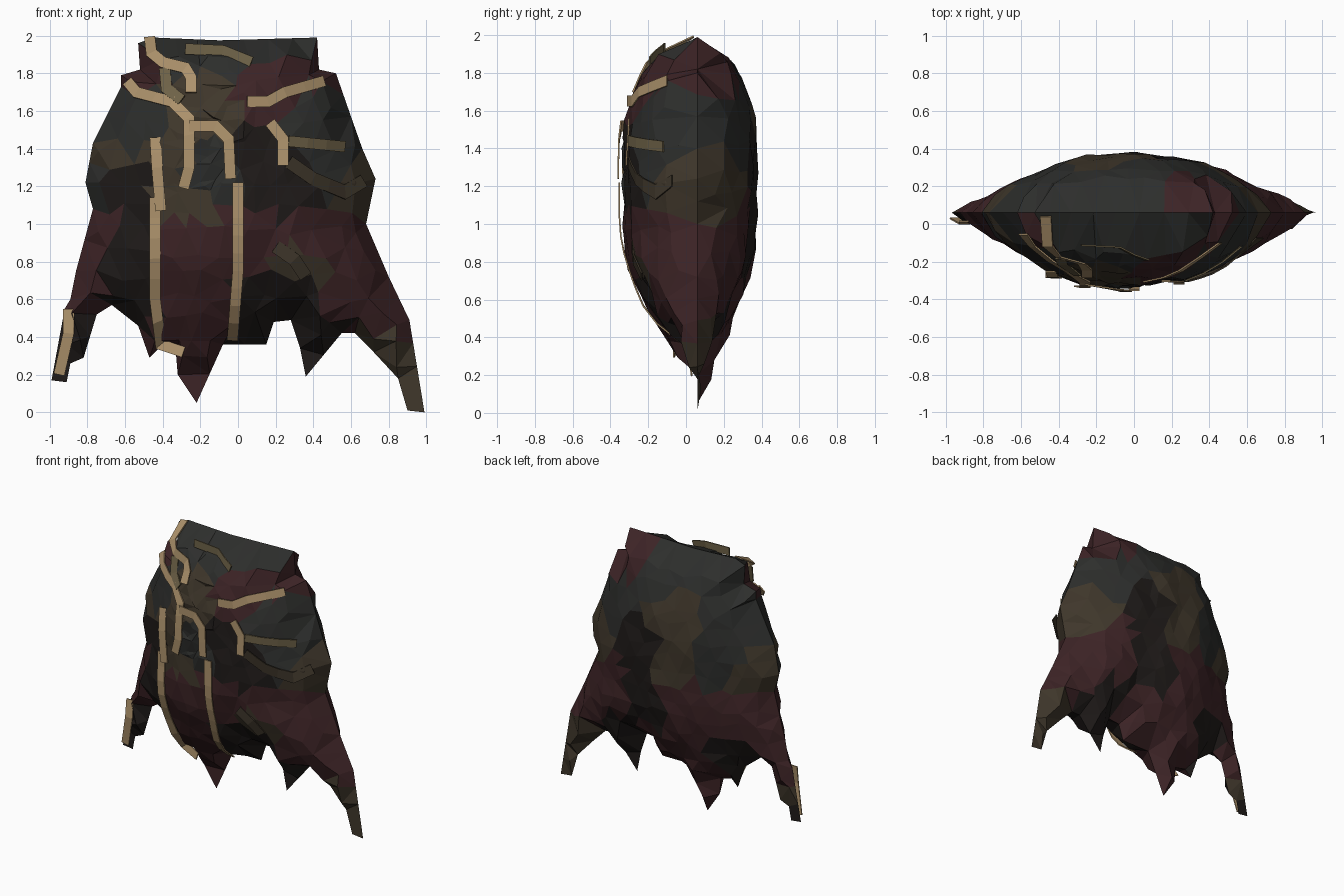
import bpy, bmesh, math, random
from mathutils import Vector as V
from mathutils.geometry import delaunay_2d_cdt, intersect_point_line

if "Cube" in bpy.data.objects:
    bpy.data.objects.remove(bpy.data.objects["Cube"])

random.seed(4)
SEAM = 0.06

# Ragged silhouette in x, z (clockwise from the collar)
OUTLINE = [V(p) for p in [
    (-.53, 1.96), (-.45, 1.99), (-.1, 1.975), (.42, 1.99), (.43, 1.82), (.52, 1.8), (.6, 1.57),
    (.66, 1.4), (.73, 1.24), (.68, 1), (.8, .72), (.91, .49), (.99, 0), (.9, .01), (.85, .18),
    (.72, .32), (.62, .42), (.55, .42), (.36, .19), (.33, .34), (.28, .49), (.19, .48), (.15, .36),
    (-.08, .36), (-.22, .05), (-.32, .2), (-.33, .32), (-.42, .34), (-.47, .29), (-.53, .46),
    (-.67, .57), (-.75, .52), (-.82, .29), (-.89, .26), (-.91, .16), (-.99, .17), (-.92, .55),
    (-.89, .6), (-.86, .75), (-.77, 1.08), (-.81, 1.22), (-.77, 1.43), (-.62, 1.73),
    (-.62, 1.79), (-.52, 1.82)]]
EDGES = list(zip(OUTLINE, OUTLINE[1:] + OUTLINE[:1]))


def material(name, rgb):
    m = bpy.data.materials.new(name)
    m.diffuse_color = (*rgb, 1)
    m.use_nodes = True
    m.node_tree.nodes["Principled BSDF"].inputs["Base Color"].default_value = m.diffuse_color
    return m


MATS = {
    'M': material('maroon', (.046, .017, .019)),
    'G': material('charcoal', (.026, .027, .025)),
    'B': material('black', (.014, .011, .01)),
    'O': material('olive', (.05, .038, .024)),
    'T': material('tan', (.42, .29, .15)),
    'Z': material('bronze', (.16, .125, .065))}
KEYS = list(MATS)


def edge_distance(p):
    best = 9
    for a, b in EDGES:
        q, t = intersect_point_line(p, a, b)
        q = a.lerp(b, min(1, max(0, t)))
        best = min(best, (p - q.to_2d()).length)
    return best


def inside(p):
    hit = False
    for a, b in EDGES:
        if (a.y > p.y) != (b.y > p.y) and p.x < a.x + (b.x - a.x) * (p.y - a.y) / (b.y - a.y):
            hit = not hit
    return hit


def bulge(p):
    """0 at the outline, 1 in the middle, pressed in along hanging folds."""
    if not inside(p):
        return 0
    f = math.sqrt(1 - (1 - min(edge_distance(p) / .6, 1)) ** 2)
    # thin out toward the sleeve ends and the hem tips
    f *= math.sqrt(max(.03, 1 - (p.x / .98) ** 2))
    f *= math.sqrt(max(.03, 1 - max(0, 1 - p.y) ** 2))
    for fx in (-.54, .16):
        f -= .1 * f * math.exp(-((p.x - fx) / .08) ** 2) * (1 if p.y < 1.2 else .5)
    return f


# Colour patches: nearest seed (x, z, colour) paints the facet
FRONT = [(-.7, 1, 'M'), (-.82, .7, 'M'), (-.85, .35, 'B'), (-.62, .7, 'B'), (-.55, .95, 'B'),
         (-.3, .9, 'M'), (-.2, .55, 'M'), (-.22, .2, 'M'), (.1, .9, 'M'), (.1, .5, 'B'),
         (.3, .6, 'B'), (.35, .95, 'M'), (.3, .8, 'O'), (.55, .95, 'M'), (.6, .6, 'M'), (.45, .4, 'B'),
         (.8, .5, 'M'), (.9, .2, 'O'), (.75, .35, 'O'), (.25, 1.2, 'B'), (.5, 1.3, 'G'), (.65, 1.2, 'O'),
         (.4, 1.55, 'G'), (.1, 1.4, 'B'), (.1, 1.72, 'M'), (.35, 1.87, 'M'), (0, 1.9, 'G'),
         (-.25, 1.93, 'G'), (-.25, 1.65, 'O'), (-.35, 1.4, 'O'), (-.15, 1.3, 'G'), (-.3, 1.12, 'O'),
         (-.1, 1.6, 'O'), (-.5, 1.55, 'G'), (-.65, 1.5, 'G'), (-.7, 1.35, 'O'), (-.6, 1.2, 'B'),
         (-.52, 1.85, 'M'), (-.4, 1.95, 'G'), (.3, 1.97, 'G'), (-.75, 1.2, 'G')]
BACK = [(-.7, .9, 'M'), (-.8, .55, 'M'), (-.9, .25, 'O'), (-.55, .9, 'M'), (-.55, .6, 'B'),
        (-.25, .9, 'M'), (-.2, .5, 'M'), (-.22, .2, 'M'), (.12, .85, 'B'), (.1, .5, 'M'),
        (.4, .9, 'M'), (.4, .45, 'B'), (.65, .7, 'M'), (.9, .25, 'O'), (.12, 1.3, 'B'),
        (-.15, 1.55, 'O'), (-.15, 1.25, 'O'), (-.5, 1.3, 'G'), (-.65, 1.2, 'O'), (-.5, 1.65, 'G'),
        (0, 1.85, 'G'), (.4, 1.55, 'G'), (.6, 1.2, 'O'), (.4, 1.87, 'M'), (-.45, 1.92, 'G')]


def shell(name, depth, seeds):
    """Crumpled low-poly half of the cloak, closed at the outline seam."""
    rim = []
    for a, b in EDGES:
        n = max(1, round((b - a).length / .14))
        rim += [a.lerp(b, i / n) for i in range(n)]
    rim.reverse()
    pts, step = list(rim), .115
    for j in range(18):
        for i in range(18):
            p = V(((i - 8.5 + .5 * (j % 2)) * step, j * step + .04))
            # denser crumple around the hooded face in front
            extra = depth < 0 and abs(p.x + .22) < .2 and 1.1 < p.y < 1.85
            for k in range(3 if extra else 1):
                q = p + V((random.uniform(-.035, .035), random.uniform(-.035, .035)))
                q += V((.06 * k, .05 * (k % 2)))
                if inside(q) and edge_distance(q) > .03:
                    pts.append(q)
    out = delaunay_2d_cdt(pts, [], [list(range(len(rim)))], 1, 1e-5)
    verts, faces = out[0], out[2]
    co = []
    for p in verts:
        f = bulge(p) if edge_distance(p) > .01 else 0
        co.append((p.x, SEAM + depth * f + random.uniform(-.012, .012) * min(1, 2 * f), p.y))
    if depth > 0:
        faces = [f[::-1] for f in faces]
    me = bpy.data.meshes.new(name)
    me.from_pydata(co, [], faces)
    for k in KEYS:
        me.materials.append(MATS[k])
    for f in me.polygons:
        c = f.center
        key = min(seeds, key=lambda s: (s[0] - c.x) ** 2 + (s[1] - c.z) ** 2)[2]
        f.material_index = KEYS.index(key)
    bpy.context.collection.objects.link(bpy.data.objects.new(name, me))


shell('cloak_front', -.395, FRONT)
shell('cloak_back', .315, BACK)


def strap(name, path, mat='T', width=.058, lift=.022):
    """Flat mitred ribbon that follows the front of the cloak."""
    path = [V(p) for p in path]
    line = []
    for i, p in enumerate(path):
        a = (p - path[i - 1]).normalized() if i else None
        b = (path[i + 1] - p).normalized() if i < len(path) - 1 else None
        t = ((a or b) + (b or a)).normalized()
        side = V((-t.y, t.x)) * width / 2 / max(.6, t.dot(a or b))
        line.append((p, side))
    bm, prev = bmesh.new(), None
    for (p, s), (q, r) in zip(line, line[1:]):
        n = max(1, round((q - p).length / .1))
        for i in range(n + 1):
            if i == 0 and prev:
                continue
            c, w = p.lerp(q, i / n), s.lerp(r, i / n)
            y = SEAM - .395 * bulge(c) - lift
            row = [bm.verts.new((e.x, y, e.y)) for e in (c + w, c - w)]
            if prev:
                bm.faces.new((prev[1], row[1], row[0], prev[0]))
            prev = row
    me = bpy.data.meshes.new(name)
    bm.to_mesh(me)
    bm.free()
    me.materials.append(MATS[mat])
    ob = bpy.data.objects.new(name, me)
    bpy.context.collection.objects.link(ob)
    m = ob.modifiers.new('thickness', 'SOLIDIFY')
    m.thickness = .008


# Trim ribbons on the front
strap('collar_strap', [(-.47, 1.995), (-.46, 1.91), (-.4, 1.86), (-.28, 1.83), (-.25, 1.78), (-.25, 1.7)])
strap('brow_strap', [(-.28, 1.93), (-.08, 1.92), (.07, 1.86)], 'Z')
strap('face_strap', [(-.39, 1.83), (-.38, 1.72), (-.3, 1.66)], 'Z')
strap('left_chest_strap', [(-.59, 1.76), (-.54, 1.7), (-.35, 1.65), (-.26, 1.56), (-.26, 1.3), (-.29, 1.19)])
strap('centre_chest_strap', [(-.26, 1.52), (-.12, 1.52), (-.05, 1.45), (-.04, 1.24)], lift=.027)
strap('right_chest_strap', [(.05, 1.65), (.16, 1.65), (.25, 1.7), (.46, 1.76)])
strap('right_clasp', [(.17, 1.54), (.24, 1.45), (.24, 1.31)])
strap('right_arm_band', [(.27, 1.44), (.57, 1.41)], 'Z')
strap('left_side_strap', [(-.44, 1.46), (-.43, 1.3), (-.41, 1.07)])
strap('left_long_strap', [(-.44, 1.14), (-.44, .6), (-.41, .36), (-.29, .32)], lift=.03)
strap('right_long_strap', [(0, 1.22), (0, .75), (-.03, .38)])
strap('left_sleeve_strap', [(-.9, .55), (-.9, .42), (-.95, .2)], lift=.015)
strap('right_cuff_trim', [(.27, 1.33), (.4, 1.24), (.57, 1.17), (.67, 1.23)], 'O', .07, .015)
strap('right_hem_trim', [(.2, .88), (.3, .81), (.36, .72)], 'O', .07, .015)
